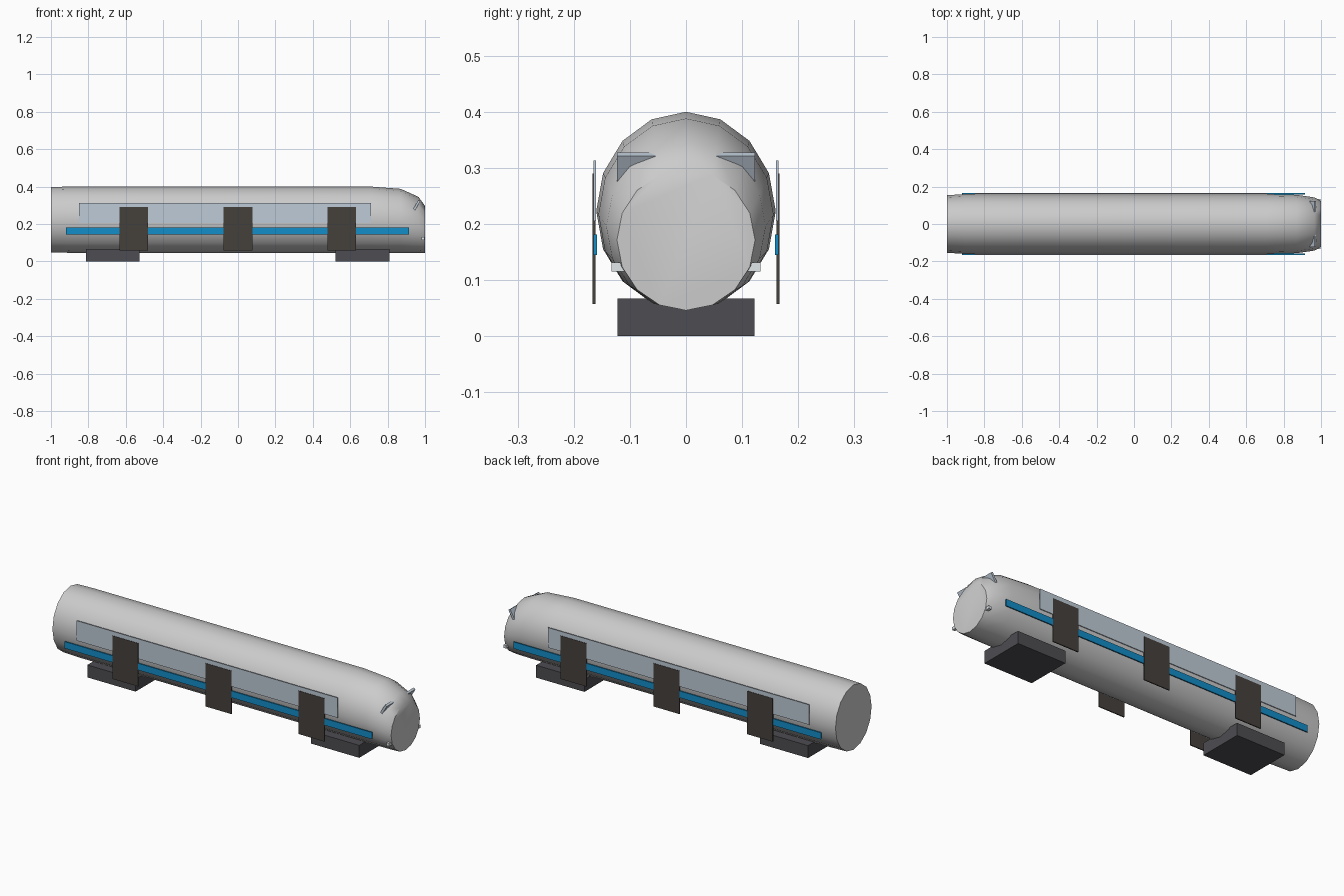
import bpy, bmesh, math
from mathutils import Matrix

if "Cube" in bpy.data.objects:
    bpy.data.objects.remove(bpy.data.objects["Cube"])


def material(name, rgb):
    m = bpy.data.materials.new(name)
    m.diffuse_color = (*rgb, 1)
    m.use_nodes = True
    m.node_tree.nodes["Principled BSDF"].inputs["Base Color"].default_value = m.diffuse_color
    return m


GLASS = material("glass", (0.52, 0.60, 0.68))
BLUE = material("blue_stripe", (0.006, 0.27, 0.58))
DOOR = material("door_dark", (0.06, 0.052, 0.045))
TRUCK = material("truck_dark", (0.075, 0.075, 0.085))
LAMP = material("lamp", (0.75, 0.80, 0.83))


def add_object(name, bm, mat=None):
    bmesh.ops.recalc_face_normals(bm, faces=bm.faces)
    me = bpy.data.meshes.new(name)
    bm.to_mesh(me)
    bm.free()
    if mat:
        me.materials.append(mat)
    ob = bpy.data.objects.new(name, me)
    bpy.context.collection.objects.link(ob)
    return ob


def box(name, x, y, z, mat, tilt=0.0):
    """Box from (min, max) ranges, tilted about y through its centre."""
    bm = bmesh.new()
    mid = [(r[0] + r[1]) / 2 for r in (x, y, z)]
    size = [r[1] - r[0] for r in (x, y, z)]
    bmesh.ops.create_cube(bm, size=1, matrix=Matrix.Translation(mid)
                          @ Matrix.Rotation(tilt, 4, 'Y')
                          @ Matrix.Diagonal((*size, 1)))
    return add_object(name, bm, mat)


# Car body: 16-sided sections (x, half width, bottom, top) lofted to the nose
SECTIONS = [(-1.0, 0.154, 0.048, 0.398), (-0.9, 0.16, 0.046, 0.40),
            (0.71, 0.16, 0.046, 0.40), (0.87, 0.156, 0.046, 0.388),
            (0.965, 0.142, 0.046, 0.345), (1.0, 0.123, 0.046, 0.297)]
SIDES = 16
bm = bmesh.new()
rings = []
for x, ry, lo, hi in SECTIONS:
    angles = [2 * math.pi * i / SIDES for i in range(SIDES)]
    rings.append([bm.verts.new((x, ry * math.sin(a),
                                (lo + hi) / 2 + (hi - lo) / 2 * math.cos(a)))
                  for a in angles])
for a, b in zip(rings, rings[1:]):
    for i in range(SIDES):
        j = (i + 1) % SIDES
        bm.faces.new((a[i], a[j], b[j], b[i]))
bm.faces.new(rings[0])
bm.faces.new(rings[-1])
body = add_object("car_body", bm)
bpy.context.view_layer.objects.active = body
body.select_set(True)
bpy.ops.object.shade_smooth_by_angle(angle=math.radians(40))

# Side panels, doors and lower lamps on both sides
for side, s in (("front", -1), ("back", 1)):
    def span(a, b):
        return tuple(sorted((s * a, s * b)))
    box(f"window_band_{side}", (-0.85, 0.71), span(0.160, 0.1645), (0.205, 0.313), GLASS)
    box(f"stripe_{side}", (-0.92, 0.915), span(0.159, 0.165), (0.145, 0.181), BLUE)
    for i, x in enumerate((-0.557, 0.0, 0.555)):
        box(f"door_{side}_{i + 1}", (x - 0.077, x + 0.077), span(0.161, 0.1665),
            (0.057, 0.29), DOOR)
    box(f"lamp_{side}", (0.98, 0.996), span(0.108, 0.133), (0.115, 0.131), LAMP)

# Tilted windscreen slab, mostly inside the nose
box("windscreen", (0.927, 0.939), (-0.123, 0.123), (0.19, 0.334), GLASS, math.radians(30))

# Undercarriage blocks
for name, x in (("rear", -0.67), ("nose", 0.665)):
    box(f"truck_{name}", (x - 0.144, x + 0.144), (-0.122, 0.122), (0, 0.067), TRUCK)
